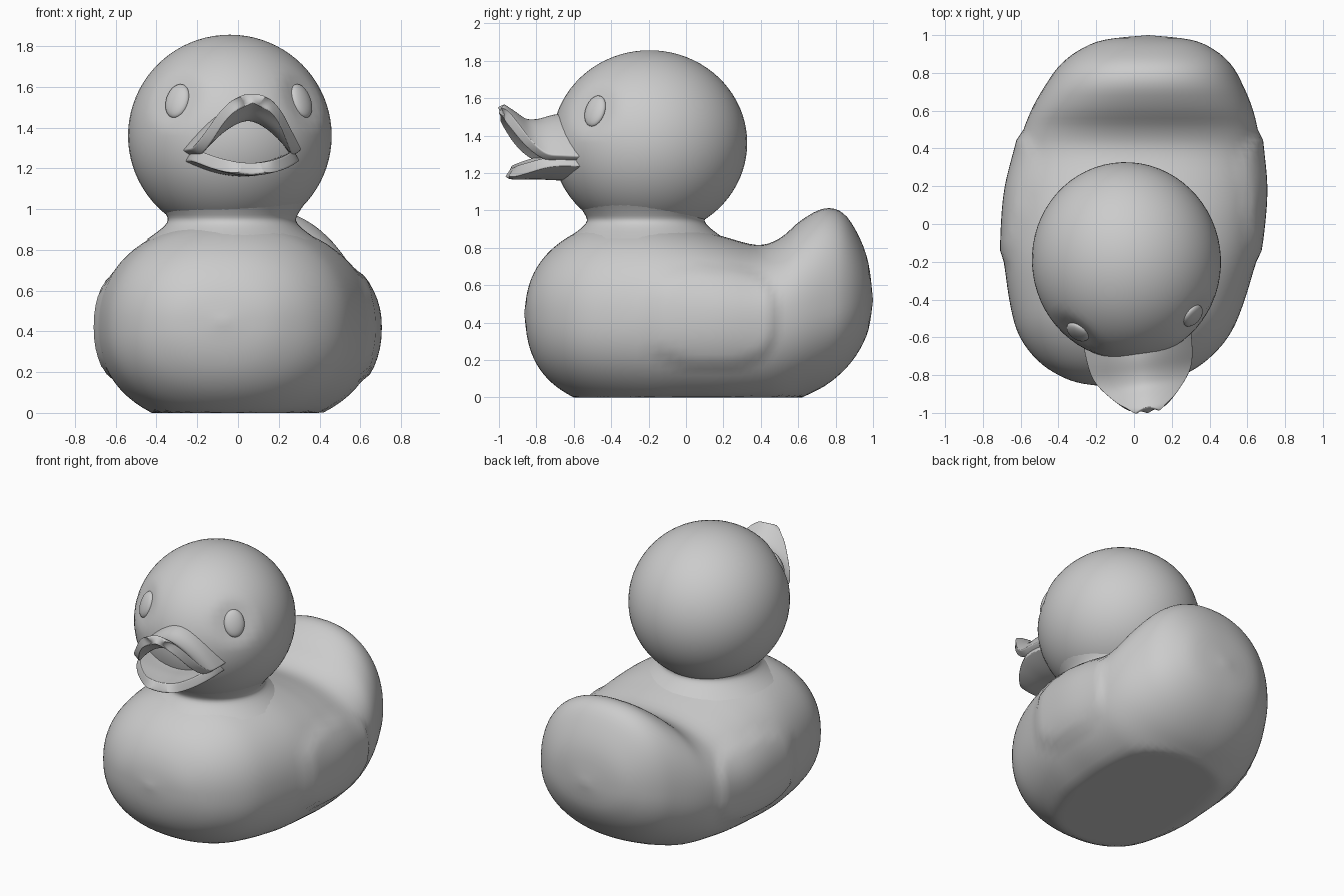
import bpy, bmesh
from math import sin, cos, pi, radians
from mathutils import Vector, Matrix

if "Cube" in bpy.data.objects:
    bpy.data.objects.remove(bpy.data.objects["Cube"])

HEAD = Vector((-0.04, -0.195, 1.36))
TURN = Matrix.Rotation(radians(8), 3, 'Z')   # head looks slightly to one side


def finish(name, bm, angle=60):
    bmesh.ops.remove_doubles(bm, verts=bm.verts, dist=1e-4)
    bmesh.ops.recalc_face_normals(bm, faces=bm.faces)
    mesh = bpy.data.meshes.new(name)
    bm.to_mesh(mesh)
    bm.free()
    ob = bpy.data.objects.new(name, mesh)
    bpy.context.collection.objects.link(ob)
    bpy.ops.object.select_all(action='DESELECT')
    ob.select_set(True)
    bpy.context.view_layer.objects.active = ob
    bpy.ops.object.shade_smooth_by_angle(angle=radians(angle))
    return ob


def spline(rows, steps):
    """Smooth Catmull-Rom interpolation of rows of numbers."""
    out = []
    for i in range(len(rows) - 1):
        a, b, c, d = (rows[max(0, min(len(rows) - 1, i + k))] for k in (-1, 0, 1, 2))
        for s in range(steps):
            t = s / steps
            out.append([0.5 * (2 * q + (r - p) * t + (2 * p - 5 * q + 4 * r - u) * t * t
                               + (3 * q - p - 3 * r + u) * t ** 3)
                        for p, q, r, u in zip(a, b, c, d)])
    return out + [list(rows[-1])]


def skin(bm, rings, closed):
    vs = [[bm.verts.new(p) for p in ring] for ring in rings]
    n = len(vs[0])
    for a, b in zip(vs, vs[1:]):
        for j in range(n if closed else n - 1):
            k = (j + 1) % n
            bm.faces.new((a[j], a[k], b[k], b[j]))


def spow(v, e):
    return (1 if v >= 0 else -1) * abs(v) ** e


# Body with raised tail: y, half width, bottom, widest height, top
BODY = [(-.865, 0, .45, .45, .45), (-.845, .2, .3, .45, .58), (-.80, .33, .18, .44, .69),
        (-.72, .45, .08, .43, .79), (-.6, .55, 0, .42, .875), (-.45, .61, -.05, .42, .93),
        (-.2, .665, -.08, .42, .945), (.02, .68, -.08, .42, .91), (.2, .675, -.08, .42, .86),
        (.38, .645, -.07, .42, .815), (.5, .62, -.05, .43, .85), (.62, .58, 0, .45, .95),
        (.74, .52, .06, .48, 1.01), (.84, .455, .14, .5, .985), (.92, .36, .24, .52, .87),
        (.975, .23, .36, .53, .72), (1.0, 0, .52, .52, .52)]
rings = []
for y, w, zb, zc, zt in spline(BODY, 4):
    ring = []
    for j in range(72):
        a = 2 * pi * j / 72
        c, s = spow(cos(a), .9), spow(sin(a), .9)
        x, z = w * c, zc + s * ((zt - zc) if s > 0 else (zc - zb))
        # folded wings as a low relief on both sides
        m = (abs(y - .14) / .35) ** 3 + (abs(z - .43) / .27) ** 3
        t = max(0, min(1, (1 - m) / .3))
        x += (1 if x > 0 else -1) * .02 * t * t * (3 - 2 * t) * (abs(c) > .3)
        ring.append((x + .08 * y - .005, y, max(0, z)))
    rings.append(ring)
bm = bmesh.new()
skin(bm, rings, True)
finish("body", bm)

# Neck collar
bm = bmesh.new()
skin(bm, [[(-.03 + r * cos(2 * pi * j / 48), -.215 + r * sin(2 * pi * j / 48), z)
           for j in range(48)]
          for r, z in spline([(.42, .85), (.345, .905), (.315, .945), (.33, .985), (.36, 1.03)], 3)],
     True)
finish("neck", bm)

# Head with shallow eye sockets
eyes = [Vector((s * .315, -.345, .175)) for s in (-1, 1)]
bm = bmesh.new()
bmesh.ops.create_uvsphere(bm, u_segments=64, v_segments=40, radius=1)
for v in bm.verts:
    p = Vector((v.co.x * .5, v.co.y * .523, v.co.z * .496))
    for e in eyes:
        d = (p - e).length
        p *= 1 - .05 * max(0, 1 - (d / .15) ** 2)
    v.co = HEAD + TURN @ p
finish("head", bm)

# Eyes
for e, side in zip(eyes, ("right", "left")):
    rot = e.to_track_quat('Z', 'Y').to_matrix()
    bm = bmesh.new()
    bmesh.ops.create_uvsphere(bm, u_segments=32, v_segments=16, radius=1)
    for v in bm.verts:
        q = Vector((v.co.x * .066, v.co.y * .088, v.co.z * .03))
        v.co = HEAD + TURN @ (e * .975 + rot @ q)
    finish(side + "_eye", bm)


# Bills: distance forward, half width, edge height, middle height
def bill(name, rows, thickness, power):
    rings = []
    for y, w, ze, zm in spline(rows, 3):
        ring = []
        for j in range(21):
            u = sin(pi / 2 * (j / 10 - 1))
            z = ze + (zm - ze) * (1 - abs(u) ** power)
            ring.append(HEAD + TURN @ Vector((w * u, y + .195, z - HEAD.z)))
        rings.append(ring)
    bm = bmesh.new()
    skin(bm, rings, False)
    ob = finish(name, bm)
    sol = ob.modifiers.new("thickness", 'SOLIDIFY')
    sol.thickness = thickness
    sol.offset = 0
    sub = ob.modifiers.new("rounding", 'SUBSURF')
    sub.levels = sub.render_levels = 1


bill("upper_bill", [(-.58, .27, 1.27, 1.50), (-.70, .262, 1.275, 1.49), (-.79, .245, 1.285, 1.465),
                    (-.87, .205, 1.35, 1.465), (-.94, .15, 1.445, 1.51), (-.98, .095, 1.505, 1.535),
                    (-.995, .045, 1.53, 1.545)], .055, 1.7)
bill("lower_bill", [(-.58, .265, 1.26, 1.19), (-.70, .26, 1.265, 1.19), (-.79, .235, 1.255, 1.195),
                    (-.87, .18, 1.23, 1.195), (-.93, .11, 1.21, 1.195), (-.95, .05, 1.205, 1.2)],
     .06, 2)
